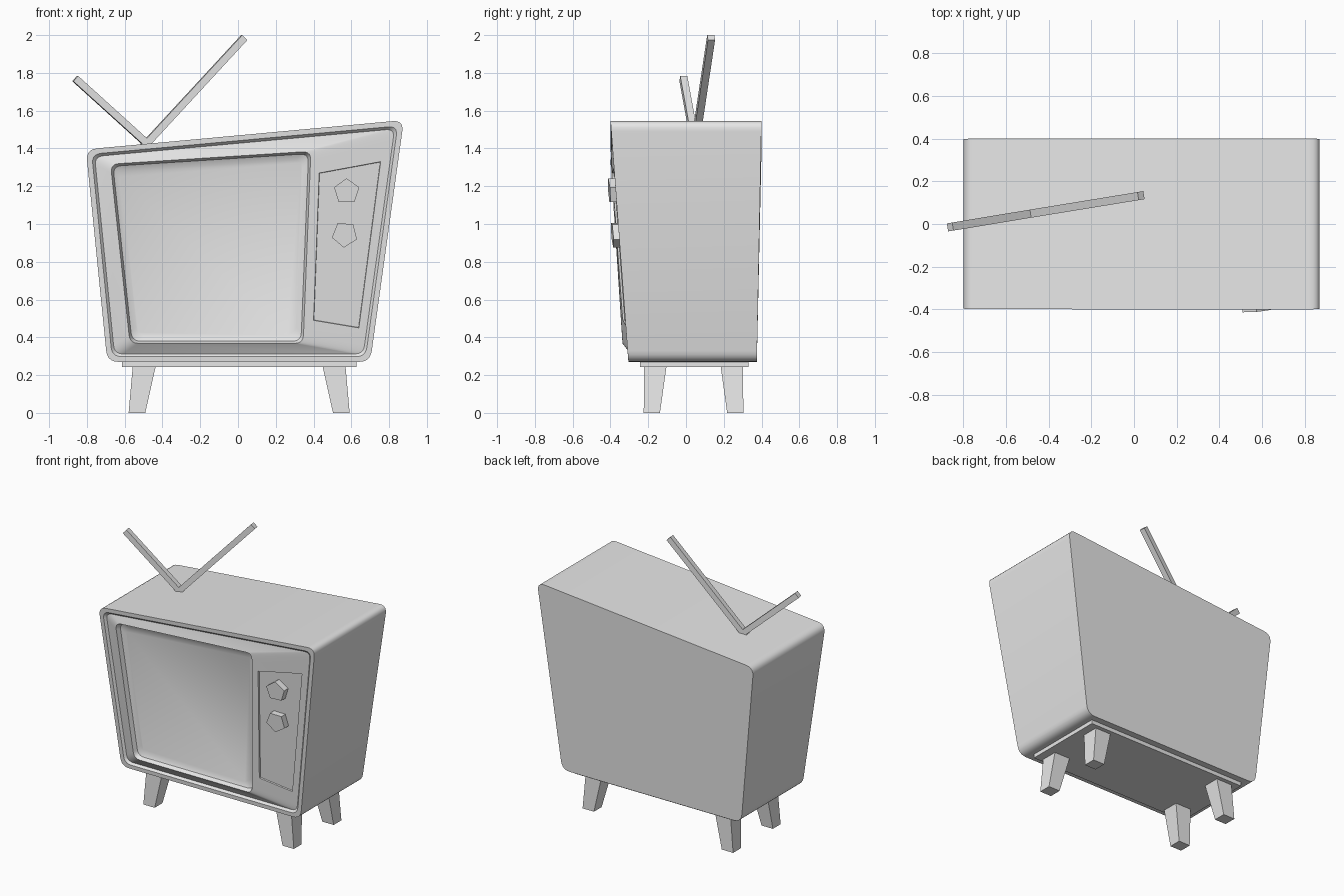
import bpy, bmesh
from math import sin, cos, radians
from mathutils import Vector

cube = bpy.data.objects.get("Cube")
if cube:
    bpy.data.objects.remove(cube)

grey = bpy.data.materials.new("plain_grey")
grey.use_nodes = True
grey.diffuse_color = (0.8, 0.8, 0.8, 1)
grey.node_tree.nodes["Principled BSDF"].inputs["Base Color"].default_value = grey.diffuse_color

ARC = 5  # segments per rounded corner
SIDE = ARC + 1


def finish(bm, name, smooth=False):
    bmesh.ops.recalc_face_normals(bm, faces=bm.faces)
    mesh = bpy.data.meshes.new(name)
    bm.to_mesh(mesh)
    bm.free()
    mesh.materials.append(grey)
    obj = bpy.data.objects.new(name, mesh)
    bpy.context.collection.objects.link(obj)
    if smooth:
        bpy.ops.object.select_all(action='DESELECT')
        obj.select_set(True)
        bpy.context.view_layer.objects.active = obj
        bpy.ops.object.shade_smooth_by_angle(angle=radians(30))
    return obj


def inset(corners, d):
    out = []
    for i, p in enumerate(corners):
        u = (corners[i - 1] - p).normalized()
        v = (corners[(i + 1) % 4] - p).normalized()
        out.append(p + (u + v) * d / abs(u.cross(v)))
    return out


def rounded(corners, r):
    pts = []
    for i, p in enumerate(corners):
        a = p + (corners[i - 1] - p).normalized() * r
        b = p + (corners[(i + 1) % 4] - p).normalized() * r
        for k in range(SIDE):
            t = k / ARC
            pts.append(a * (1 - t) ** 2 + p * 2 * t * (1 - t) + b * t * t)
    return pts


def height(x, z):
    """Fraction of the way up the cabinet, below its slanted top."""
    top = 1.40 + 0.15 * (x + 0.80) / 1.675
    return (z - 0.27) / (top - 0.27)


def front(x, z):
    return -0.305 - 0.095 * height(x, z)


def bulge(x, z):
    return front(x, z) - 0.025 + 0.02 * height(x, z)


def back(x, z):
    return 0.375 + 0.025 * height(x, z)


def quad(*pts):
    return [Vector(p) for p in pts]


# Cabinet: rounded shell, stepped rim, bulging fascia, sunken screen and controls
outline = quad((-0.805, 1.395), (0.878, 1.55), (0.70, 0.27), (-0.692, 0.27))
screen = quad((-0.675, 1.317), (0.386, 1.385), (0.345, 0.368), (-0.572, 0.368))
controls = quad((0.43, 1.27), (0.755, 1.33), (0.64, 0.45), (0.40, 0.49))

bm = bmesh.new()


def ring(corners, r, depth, offset=0.0):
    return [bm.verts.new((p.x, depth(p.x, p.y) + offset, p.y))
            for p in rounded(corners, r)]


def bridge(a, b, skip=None):
    n = len(a)
    for i in range(n):
        if i != skip:
            j = (i + 1) % n
            bm.faces.new((a[i], a[j], b[j], b[i]))


rings = [
    ring(outline, 0.06, back),
    ring(outline, 0.06, front),
    ring(inset(outline, 0.028), 0.05, front),
    ring(inset(outline, 0.042), 0.045, front, 0.015),
    ring(screen, 0.045, bulge),
    ring(inset(screen, 0.012), 0.045, bulge, 0.03),
    ring(inset(screen, 0.042), 0.045, bulge, 0.045),
]
gap = 2 * SIDE - 1  # the straight stretch on the controls side
for i in range(len(rings) - 1):
    bridge(rings[i], rings[i + 1], gap if i == 3 else None)
bm.faces.new(rings[0])
bm.faces.new(rings[-1])

hole = [rings[4][gap], rings[3][gap], rings[3][gap + 1], rings[4][gap + 1]]
centre = sum((v.co for v in hole), Vector()) / 4
normal = (hole[2].co - hole[0].co).cross(hole[3].co - hole[1].co).normalized()


def fascia(x, z):
    return centre.y - (normal.x * (x - centre.x) + normal.z * (z - centre.z)) / normal.y


lip = [bm.verts.new((p.x, fascia(p.x, p.y), p.y)) for p in controls]
floor = [bm.verts.new((p.x, fascia(p.x, p.y) + 0.01, p.y))
         for p in inset(controls, 0.002)]
bridge(hole, lip)
bridge(lip, floor)
bm.faces.new(floor)
finish(bm, "cabinet", True)


# Five-sided knobs
def knob(name, x, z, start):
    bm = bmesh.new()
    loops = []
    for off in (0.02, -0.035):
        pts = []
        for k in range(5):
            a = radians(start + 72 * k)
            px, pz = x + 0.07 * cos(a), z + 0.07 * sin(a)
            pts.append(bm.verts.new((px, fascia(px, pz) + off, pz)))
        loops.append(pts)
        bm.faces.new(pts)
    for k in range(5):
        j = (k + 1) % 5
        bm.faces.new((loops[0][k], loops[0][j], loops[1][j], loops[1][k]))
    finish(bm, name)


knob("upper_knob", 0.575, 1.172, 90)
knob("lower_knob", 0.565, 0.945, -94)


# Tapered boxes: base plate and splayed legs
def block(name, low, low_half, high, high_half):
    bm = bmesh.new()
    bmesh.ops.create_cube(bm, size=2)
    for v in bm.verts:
        c, h = (high, high_half) if v.co.z > 0 else (low, low_half)
        v.co = (c[0] + v.co.x * h[0], c[1] + v.co.y * h[1], c[2])
    finish(bm, name)


block("base_plate", (0.007, 0.043, 0.243), (0.62, 0.287),
      (0.007, 0.043, 0.28), (0.62, 0.287))
for sx, side in ((1, "left"), (-1, "right")):
    for sy, end in ((-1, "front"), (1, "back")):
        block(f"{end}_{side}_leg",
              (0.006 + sx * 0.541, 0.04 + sy * 0.221, 0), (0.044, 0.043),
              (0.006 + sx * 0.502, 0.04 + sy * 0.202, 0.25), (0.061, 0.059))


# Aerial rods: square bars leaning apart
def rod(name, start, end, width=0.038):
    start, end = Vector(start), Vector(end)
    along = (end - start).normalized()
    across = along.cross(Vector((0, 0, 1))).normalized()
    third = along.cross(across)
    bm = bmesh.new()
    bmesh.ops.create_cube(bm, size=1)
    for v in bm.verts:
        c = v.co.copy()
        v.co = (start + (end - start) * (c.z + 0.5)
                + (across * c.x + third * c.y) * width)
    finish(bm, name)


rod("right_aerial", (-0.47, 0.051, 1.415), (-0.862, -0.014, 1.77))
rod("left_aerial", (-0.50, 0.046, 1.41), (0.033, 0.133, 1.987))
